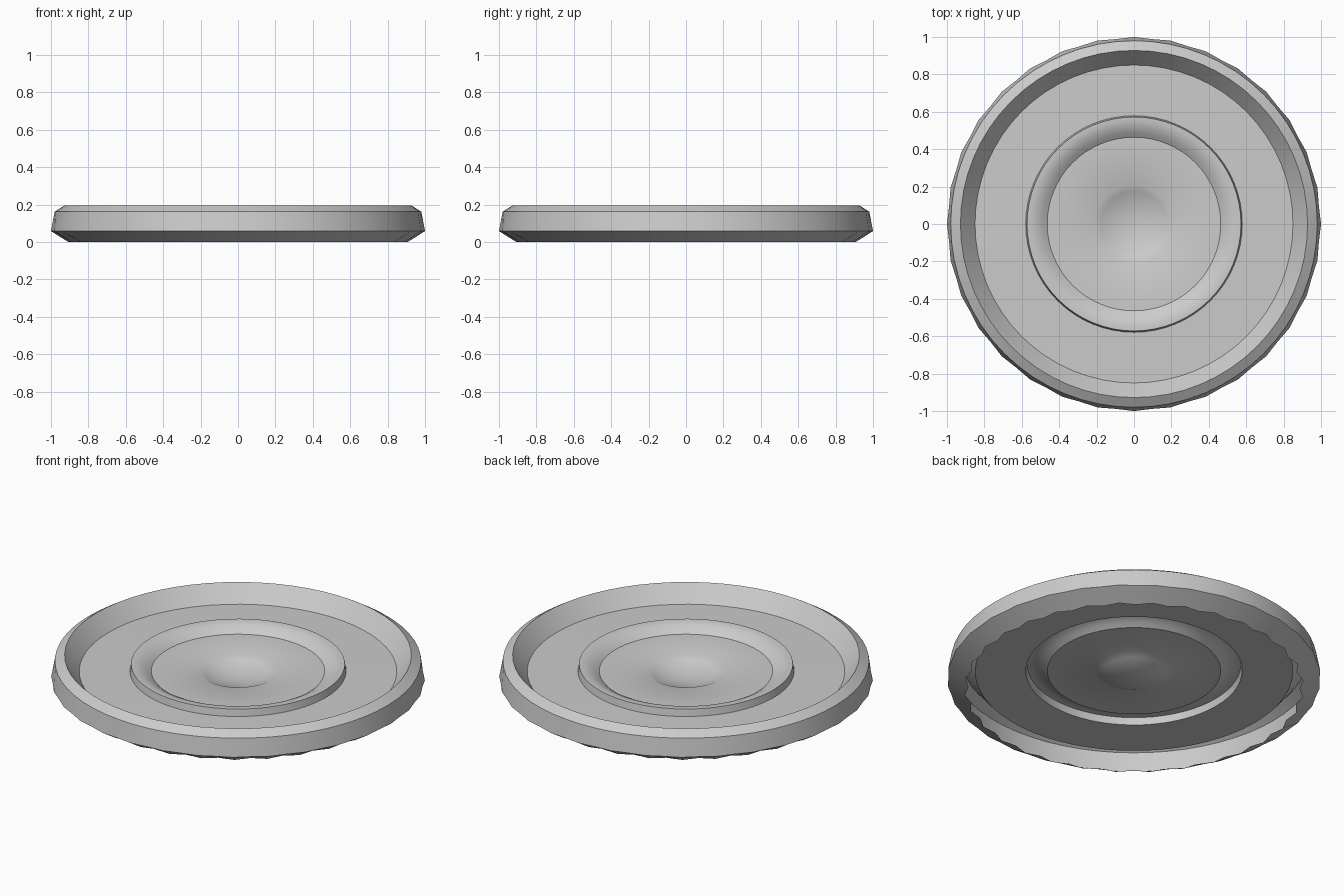
import bpy, bmesh, math

if "Cube" in bpy.data.objects:
    bpy.data.objects.remove(bpy.data.objects["Cube"])

SEG = 64

# Lid cross-section from the centre outwards: (radius, height, crimp depth)
dimple = []
R, DEPTH, Z0 = 0.21, 0.05, 0.103
sphere = (R * R + DEPTH * DEPTH) / (2 * DEPTH)
for i in range(1, 7):
    r = R * i / 6
    dimple.append((r, Z0 - DEPTH + sphere - math.sqrt(sphere ** 2 - r * r), 0))

profile = dimple + [
    # inner disc and raised ring
    (0.464, 0.103, 0), (0.49, 0.122, 0), (0.52, 0.137, 0), (0.55, 0.144, 0),
    (0.572, 0.144, 0), (0.579, 0.103, 0),
    # recessed panel, rim and skirt
    (0.85, 0.10, 0), (0.928, 0.195, 0), (0.98, 0.162, 0),
    (1.0, 0.058, 0.007), (0.908, 0.0, 0.022),
]

# Revolve the section, crimping every second point of the skirt
bm = bmesh.new()
centre = bm.verts.new((0, 0, Z0 - DEPTH))
rings = []
for r, z, crimp in profile:
    ring = []
    for k in range(SEG):
        a = 2 * math.pi * k / SEG
        rr = r - crimp * (k % 2)
        ring.append(bm.verts.new((rr * math.cos(a), rr * math.sin(a), z)))
    rings.append(ring)

for k in range(SEG):
    n = (k + 1) % SEG
    bm.faces.new((centre, rings[0][k], rings[0][n]))
    for a, b in zip(rings, rings[1:]):
        bm.faces.new((a[k], b[k], b[n], a[n]))

mesh = bpy.data.meshes.new("lid")
bm.to_mesh(mesh)
bm.free()
lid = bpy.data.objects.new("lid", mesh)
bpy.context.collection.objects.link(lid)

# Smooth shading with crisp creases
bpy.context.view_layer.objects.active = lid
lid.select_set(True)
bpy.ops.object.shade_smooth_by_angle(angle=math.radians(30))
